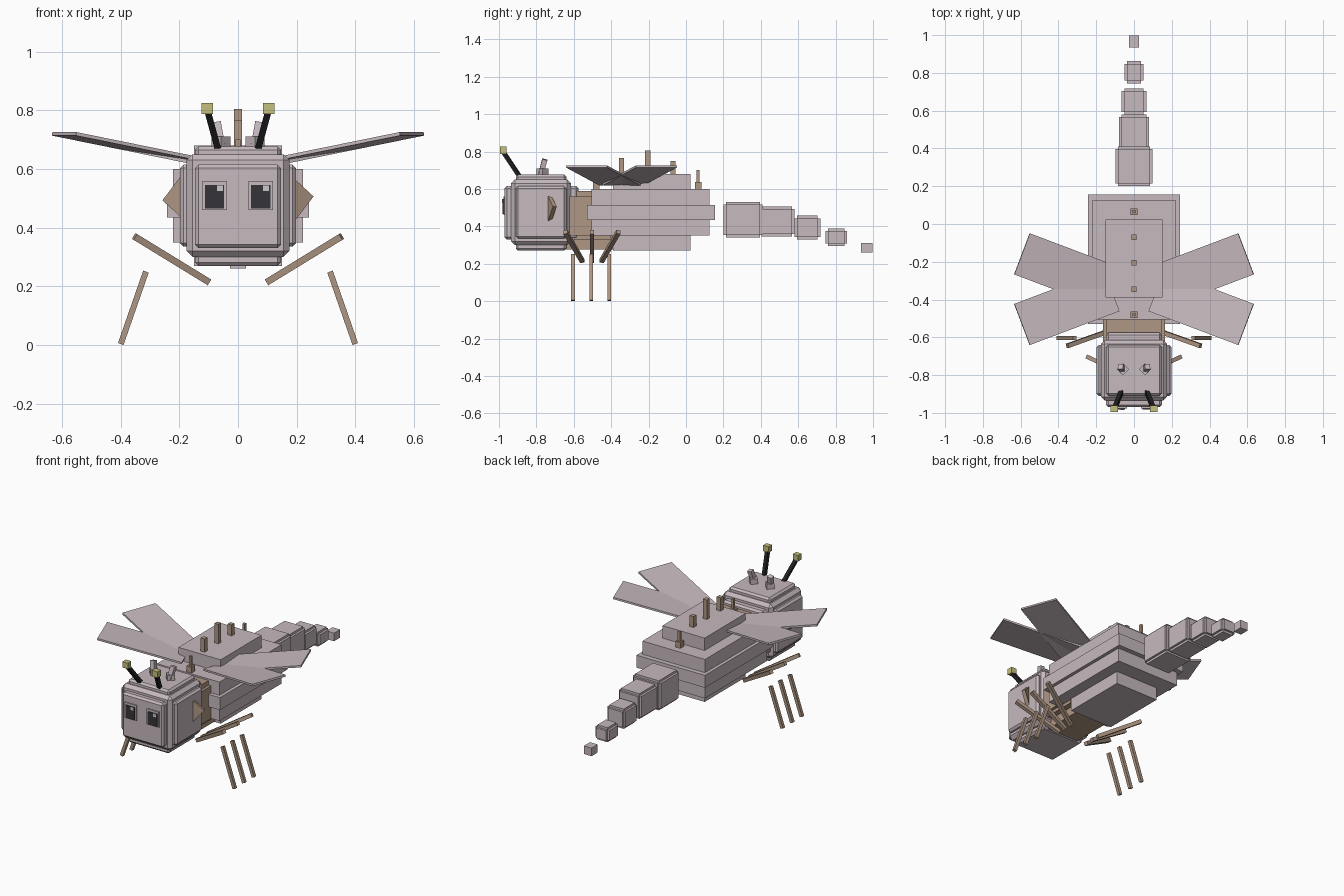
import bpy
import math
from mathutils import Matrix, Vector

cube = bpy.data.objects.get("Cube")
if cube:
    bpy.data.objects.remove(cube, do_unlink=True)


def material(name, rgb):
    m = bpy.data.materials.new(name)
    m.use_nodes = True
    color = (*rgb, 1)
    m.diffuse_color = color
    m.node_tree.nodes["Principled BSDF"].inputs["Base Color"].default_value = color
    return m


GREY = material("pinkish grey", (0.57, 0.49, 0.52))
BROWN = material("tan brown", (0.43, 0.31, 0.23))
YELLOW = material("dull yellow", (0.56, 0.53, 0.2))
DARK = material("eye charcoal", (0.035, 0.035, 0.042))
BLACK = material("antenna black", (0.015, 0.015, 0.018))
LIGHT = material("eye highlight", (0.6, 0.58, 0.6))


def block(name, mat, matrix, size, bevel=0):
    """Box of the given size, placed by a matrix."""
    bpy.ops.mesh.primitive_cube_add(size=1)
    ob = bpy.context.object
    ob.name = name
    ob.data.transform(matrix @ Matrix.Diagonal((*size, 1)))
    ob.data.materials.append(mat)
    if bevel:
        mod = ob.modifiers.new("chamfer", "BEVEL")
        mod.width = bevel
        mod.segments = 1
    return ob


def box(name, mat, lo, hi, bevel=0):
    lo, hi = Vector(lo), Vector(hi)
    return block(name, mat, Matrix.Translation((lo + hi) / 2), hi - lo, bevel)


def slab(name, mat, half_x, y, z, bevel=0):
    return box(name, mat, (-half_x, y[0], z[0]), (half_x, y[1], z[1]), bevel)


def rod(name, mat, a, b, width):
    """Square bar between two points."""
    a, b = Vector(a), Vector(b)
    d = b - a
    side = Vector((0, 1, 0)) if abs(d.normalized().y) < 0.9 else Vector((1, 0, 0))
    u = side.cross(d).normalized()
    v = d.normalized().cross(u)
    rot = Matrix((u, v, d.normalized())).transposed().to_4x4()
    return block(name, mat, Matrix.Translation((a + b) / 2) @ rot,
                 (width, width, d.length))


# Stacked body slabs
slab("body_middle", GREY, 0.243, (-0.53, 0.155), (0.435, 0.515))
slab("body_upper", GREY, 0.222, (-0.505, 0.125), (0.515, 0.6))
slab("body_lower", GREY, 0.222, (-0.505, 0.125), (0.35, 0.435))
slab("body_top", GREY, 0.15, (-0.39, 0.025), (0.6, 0.68))
slab("body_bottom", GREY, 0.15, (-0.39, 0.025), (0.27, 0.35))

# Neck
slab("neck_core", BROWN, 0.145, (-0.66, -0.4), (0.33, 0.59))
slab("neck_sides", BROWN, 0.163, (-0.65, -0.45), (0.35, 0.56))
slab("neck_underside", BROWN, 0.11, (-0.65, -0.38), (0.275, 0.35))

# Head made of crossing chamfered boxes
slab("head_wide", GREY, 0.198, (-0.91, -0.64), (0.335, 0.615), 0.012)
slab("head_long", GREY, 0.147, (-0.97, -0.575), (0.33, 0.615), 0.012)
slab("head_tall", GREY, 0.147, (-0.91, -0.64), (0.27, 0.677), 0.012)
slab("head_core", GREY, 0.175, (-0.935, -0.615), (0.3, 0.65), 0.02)

# Tail segments shrink toward the tip
tail = [(0.098, 0.2, 0.41, 0.34, 0.53), (0.08, 0.39, 0.58, 0.345, 0.507),
        (0.065, 0.58, 0.718, 0.33, 0.457), (0.05, 0.745, 0.862, 0.295, 0.388)]
for i, (hx, y0, y1, z0, z1) in enumerate(tail, 1):
    g = 0.014
    slab(f"tail_{i}_wide", GREY, hx, (y0 + g, y1 - g), (z0 + g, z1 - g))
    slab(f"tail_{i}_long", GREY, hx - g, (y0, y1), (z0 + g, z1 - g))
    slab(f"tail_{i}_tall", GREY, hx - g, (y0 + g, y1 - g), (z0, z1))
slab("tail_tip", GREY, 0.027, (0.935, 0.997), (0.26, 0.312))

# Spikes along the back
for i, (y, base, top) in enumerate([(-0.48, 0.59, 0.7), (-0.345, 0.67, 0.765),
                                    (-0.205, 0.67, 0.805), (-0.07, 0.67, 0.75),
                                    (0.065, 0.6, 0.7)]):
    w = 0.008 if i in (0, 4) else 0.014
    slab(f"back_spike_{i + 1}", BROWN, w, (y - w, y + w), (base, top))
    if i in (0, 4):
        slab(f"spike_base_{i + 1}", BROWN, 0.018, (y - 0.018, y + 0.018), (base, 0.638))

# Eyes: raised plate, pupil and highlight
for side, x in (("right", -0.08), ("left", 0.078)):
    box(f"{side}_eye_plate", GREY, (x - 0.042, -0.977, 0.46), (x + 0.042, -0.969, 0.56))
    box(f"{side}_pupil", DARK, (x - 0.033, -0.982, 0.465), (x + 0.033, -0.976, 0.546))
    box(f"{side}_highlight", LIGHT, (x + 0.008, -0.985, 0.525), (x + 0.028, -0.981, 0.546))

for side, s in (("left", 1), ("right", -1)):
    # Antennae with square knobs
    rod(f"{side}_antenna", BLACK, (s * 0.066, -0.885, 0.66), (s * 0.103, -0.975, 0.795), 0.022)
    box(f"{side}_antenna_knob", YELLOW, (s * 0.105 - 0.019, -0.995, 0.788),
        (s * 0.105 + 0.019, -0.96, 0.826))

    # Small horns on the crown
    turn = Matrix.Rotation(math.radians(45), 4, "Z")
    block(f"{side}_horn_base", GREY, Matrix.Translation((s * 0.058, -0.768, 0.688)) @ turn,
          (0.045, 0.045, 0.045))
    rod(f"{side}_horn", GREY, (s * 0.058, -0.775, 0.68), (s * 0.072, -0.755, 0.758), 0.028)

    # Tilted cheek plates
    spin = Matrix.Rotation(s * math.radians(25), 4, "Z") @ Matrix.Rotation(math.radians(40), 4, "Y")
    block(f"{side}_cheek", BROWN, Matrix.Translation((s * 0.186, -0.732, 0.5)) @ spin,
          (0.105, 0.022, 0.105))

    # Paired wings, swept forward and back
    for part, f in (("front", -1), ("back", 1)):
        a = math.radians(20.7)
        tip = Vector((s * 0.593, -0.345 + f * 0.187, 0.72))
        inward = Vector((-s * math.cos(a), -f * math.sin(a), -0.19))
        across = Vector((0, 0, 1)).cross(inward).normalized()
        along = inward.normalized()
        normal = along.cross(across)
        rot = Matrix((along, across, normal)).transposed().to_4x4()
        length = 0.507 * inward.length
        block(f"{side}_{part}_wing", GREY,
              Matrix.Translation(tip + along * length / 2) @ rot, (length, 0.233, 0.012))

    # Three legs: splayed upper bars and separate lower bars
    for part, k in (("front", -1), ("middle", 0), ("back", 1)):
        rod(f"{side}_{part}_upper_leg", BROWN, (s * 0.1, -0.503 + k * 0.052, 0.215),
            (s * 0.353, -0.503 + k * 0.142, 0.37), 0.023)
        rod(f"{side}_{part}_lower_leg", BROWN, (s * 0.4, -0.507 + k * 0.097, 0.003),
            (s * 0.314, -0.507 + k * 0.097, 0.25), 0.02)
